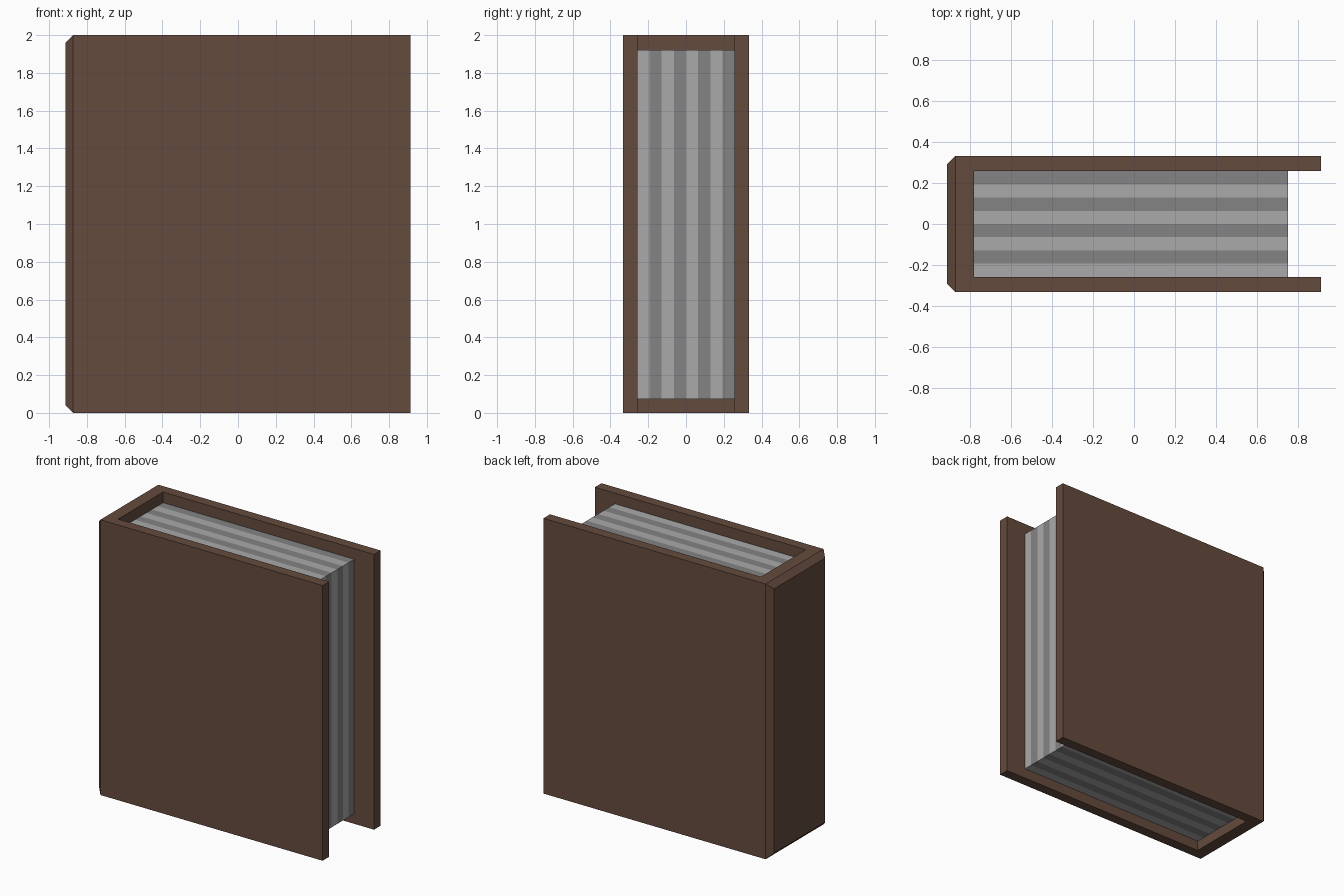
import bpy, bmesh
from mathutils import Vector

if "Cube" in bpy.data.objects:
    bpy.data.objects.remove(bpy.data.objects["Cube"])

def material(name, color):
    m = bpy.data.materials.new(name)
    m.diffuse_color = (*color, 1)
    m.use_nodes = True
    m.node_tree.nodes["Principled BSDF"].inputs["Base Color"].default_value = m.diffuse_color
    return m

def finish(bm, name, *mats):
    bmesh.ops.recalc_face_normals(bm, faces=bm.faces)
    me = bpy.data.meshes.new(name)
    bm.to_mesh(me)
    bm.free()
    for m in mats:
        me.materials.append(m)
    ob = bpy.data.objects.new(name, me)
    bpy.context.collection.objects.link(ob)
    return ob

leather = material("leather", (0.13, 0.07, 0.048))
paper_light = material("paper_light", (0.40, 0.40, 0.40))
paper_dark = material("paper_dark", (0.23, 0.23, 0.23))

X_FRONT, X_SPINE, X_INNER = 0.913, -0.873, -0.783
Y_OUT, Y_IN, CHAMFER = 0.333, 0.258, 0.04

# Cover: U-shaped profile (two boards and spine) extruded upwards
bm = bmesh.new()
half = [(X_FRONT, Y_IN), (X_FRONT, Y_OUT), (X_SPINE, Y_OUT)]
profile = half + [(x, -y) for x, y in reversed(half)] + [(X_INNER, -Y_IN), (X_INNER, Y_IN)]
base = bm.faces.new([bm.verts.new((x, y, 0)) for x, y in profile])
top = bmesh.ops.extrude_face_region(bm, geom=[base], use_keep_orig=True)["geom"]
bmesh.ops.translate(bm, vec=(0, 0, 2), verts=[v for v in top if isinstance(v, bmesh.types.BMVert)])
bmesh.ops.recalc_face_normals(bm, faces=bm.faces)
# Raised, chamfered spine panel
spine = [f for f in bm.faces if all(abs(v.co.x - X_SPINE) < 1e-4 for v in f.verts)]
bmesh.ops.inset_region(bm, faces=spine, thickness=CHAMFER, depth=0, use_even_offset=True)
bmesh.ops.translate(bm, vec=(-CHAMFER, 0, 0), verts=spine[0].verts)
finish(bm, "book_cover", leather)

# Page block, sliced into eight alternating stripes
STRIPES = 8
lo, hi = Vector((X_INNER, -Y_IN, 0.073)), Vector((0.753, Y_IN, 1.922))
bm = bmesh.new()
bmesh.ops.create_cube(bm, size=1)
bmesh.ops.scale(bm, vec=hi - lo, verts=bm.verts)
bmesh.ops.translate(bm, vec=(lo + hi) / 2, verts=bm.verts)
width = 2 * Y_IN / STRIPES
for i in range(1, STRIPES):
    bmesh.ops.bisect_plane(bm, geom=bm.verts[:] + bm.edges[:] + bm.faces[:],
                           plane_co=(0, -Y_IN + i * width, 0), plane_no=(0, 1, 0))
for f in bm.faces:
    y = f.calc_center_median().y
    f.material_index = min(STRIPES - 1, max(0, int((y + Y_IN) / width))) % 2
finish(bm, "page_block", paper_light, paper_dark)
